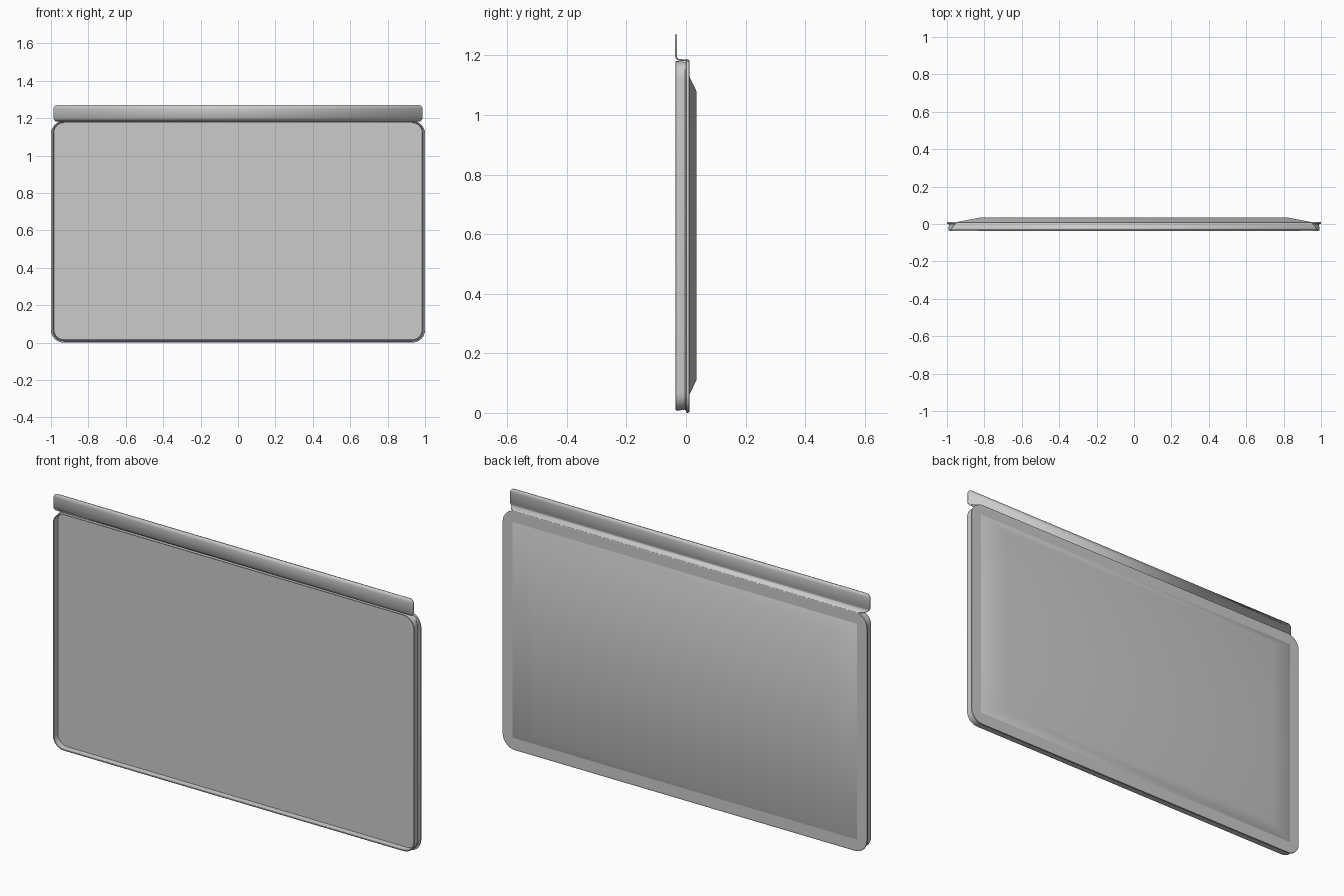
import bpy, bmesh, math

if "Cube" in bpy.data.objects:
    bpy.data.objects.remove(bpy.data.objects["Cube"])

grey = bpy.data.materials.new("light grey")
grey.diffuse_color = (0.6, 0.6, 0.6, 1)
grey.use_nodes = True
grey.node_tree.nodes["Principled BSDF"].inputs["Base Color"].default_value = grey.diffuse_color


def finish(name, bm, angle=35):
    bmesh.ops.recalc_face_normals(bm, faces=bm.faces)
    me = bpy.data.meshes.new(name)
    bm.to_mesh(me)
    bm.free()
    me.materials.append(grey)
    ob = bpy.data.objects.new(name, me)
    bpy.context.collection.objects.link(ob)
    bpy.ops.object.select_all(action='DESELECT')
    ob.select_set(True)
    bpy.context.view_layer.objects.active = ob
    bpy.ops.object.shade_smooth_by_angle(angle=math.radians(angle))
    return ob


def loop(bm, y, hx, z0, z1, r, n=8):
    # rounded rectangle ring standing in the xz plane
    vs = []
    for k, (cx, cz) in enumerate([(hx - r, z1 - r), (r - hx, z1 - r),
                                  (r - hx, z0 + r), (hx - r, z0 + r)]):
        for i in range(n + 1):
            a = math.pi / 2 * (k + i / n)
            vs.append(bm.verts.new((cx + r * math.cos(a), y, cz + r * math.sin(a))))
    return vs


def loft(bm, rings):
    for a, b in zip(rings, rings[1:]):
        for i in range(len(a)):
            j = (i + 1) % len(a)
            bm.faces.new((a[i], a[j], b[j], b[i]))
    bm.faces.new(rings[0])
    bm.faces.new(rings[-1])


# Tray: recessed front floor, thin rim, side wall and wider back flange
bm = bmesh.new()
rings = [loop(bm, y, 1 - d, d, 1.185 - d * 0.6, 0.068 - d) for y, d in [
    (-0.006, 0.019), (-0.006, 0.016), (-0.034, 0.014),
    (-0.035, 0.012), (-0.034, 0.008), (-0.030, 0.007), (-0.004, 0.011),
    (0.000, 0.008), (0.002, 0.001), (0.005, 0.0), (0.010, 0.001), (0.011, 0.004), (0.011, 0.01)]]
loft(bm, rings)
finish("tray", bm)

# Shallow raised field on the back with sloping sides
bm = bmesh.new()
def rect(y, hx, z0, z1):
    return [bm.verts.new(p) for p in
            [(hx, y, z1), (-hx, y, z1), (-hx, y, z0), (hx, y, z0)]]
loft(bm, [rect(0.008, 0.95, 0.055, 1.135), rect(0.011, 0.945, 0.06, 1.13),
          rect(0.035, 0.82, 0.11, 1.08)])
finish("back_bulge", bm, 35)

# Hanging lip: bent sheet rising from the back flange, then forward and up
rows = [(0.009, 1.183, 0.945), (-0.012, 1.184, 0.968)]
for i in range(5):
    a = math.pi / 2 * i / 4
    rows.append((-0.020 - 0.0135 * math.sin(a), 1.198 - 0.0135 * math.cos(a), 0.972 + 0.015 * i / 4))
for i in range(7):
    a = math.pi / 2 * i / 6
    rows.append((-0.0335, 1.25 + 0.02 * math.sin(a), 0.967 + 0.02 * math.cos(a)))
bm = bmesh.new()
strip = [[bm.verts.new((s * hx, y, z)) for s in (-1, 1)] for y, z, hx in rows]
for a, b in zip(strip, strip[1:]):
    bm.faces.new((a[0], a[1], b[1], b[0]))
lip = finish("hanging_lip", bm, 8)
mod = lip.modifiers.new("sheet", 'SOLIDIFY')
mod.thickness = 0.006
mod.offset = 0
